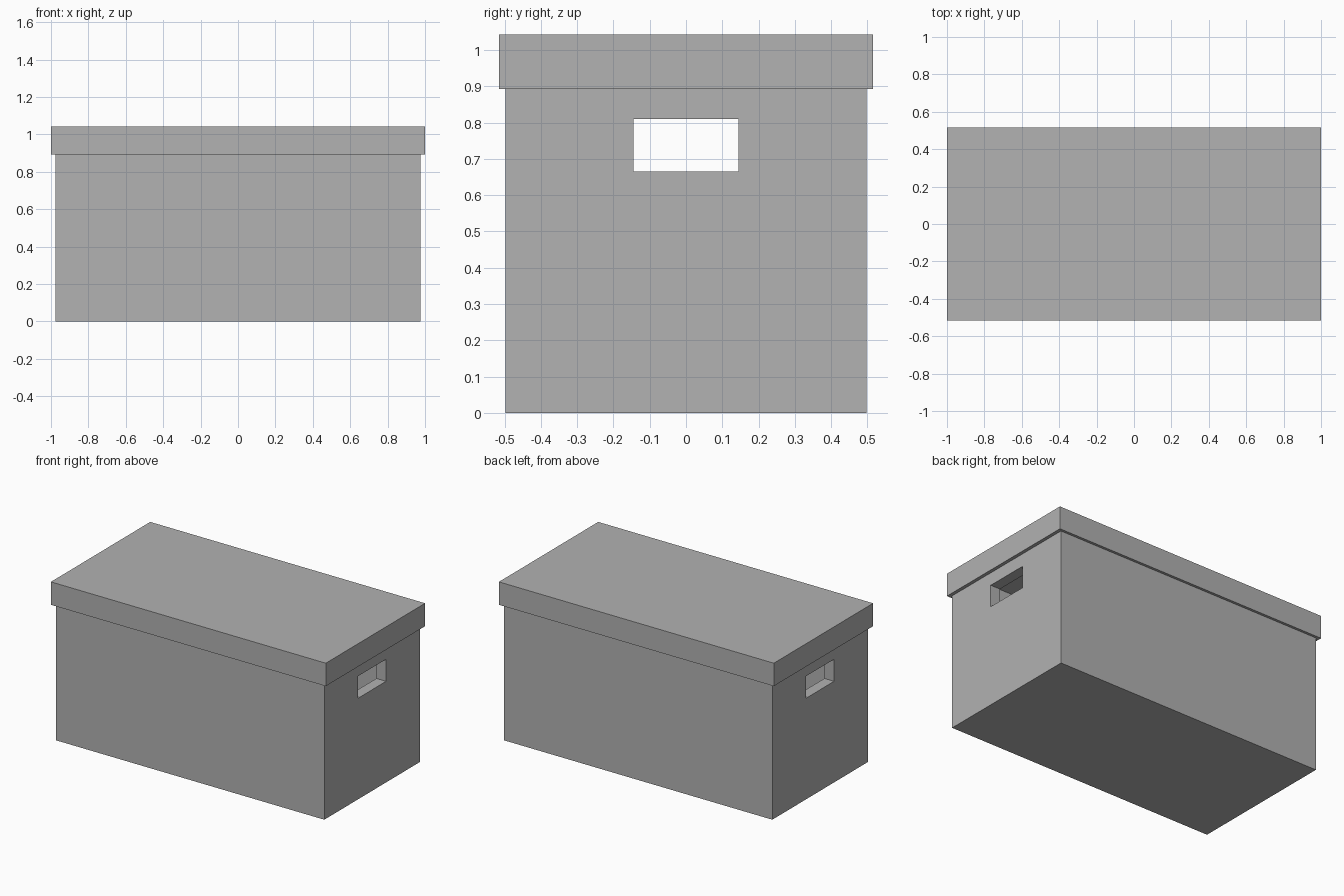
import bpy
import bmesh
from mathutils import Vector

default = bpy.data.objects.get("Cube")
if default:
    bpy.data.objects.remove(default, do_unlink=True)

# One plain grey for the whole box
grey = bpy.data.materials.new("plain grey")
grey.use_nodes = True
colour = (0.445, 0.445, 0.445, 1.0)
grey.diffuse_color = colour
grey.node_tree.nodes["Principled BSDF"].inputs["Base Color"].default_value = colour


def block(name, half_x, half_y, bottom, top):
    """Upright block centred on the z axis."""
    bm = bmesh.new()
    bmesh.ops.create_cube(bm, size=2)
    bmesh.ops.scale(bm, vec=Vector((half_x, half_y, (top - bottom) / 2)), verts=bm.verts)
    bmesh.ops.translate(bm, vec=Vector((0, 0, (top + bottom) / 2)), verts=bm.verts)
    mesh = bpy.data.meshes.new(name)
    bm.to_mesh(mesh)
    bm.free()
    mesh.materials.append(grey)
    obj = bpy.data.objects.new(name, mesh)
    bpy.context.collection.objects.link(obj)
    return obj


def cut(obj, cutter):
    """Subtract the cutter from the object, then discard it."""
    cutter.hide_render = True
    mod = obj.modifiers.new("cut", 'BOOLEAN')
    mod.operation = 'DIFFERENCE'
    mod.solver = 'EXACT'
    mod.object = cutter
    bpy.context.view_layer.objects.active = obj
    bpy.ops.object.modifier_apply(modifier=mod.name)
    bpy.data.objects.remove(cutter, do_unlink=True)


WALL = 0.07
BODY_X, BODY_Y, RIM = 0.976, 0.497, 1.02
LID_X, LID_Y, LID_BOTTOM, LID_TOP = 1.0, 0.516, 0.892, 1.043

# Open body with thick walls and a handle hole through each end
body = block("box_body", BODY_X, BODY_Y, 0, RIM)
cut(body, block("inside_cutter", BODY_X - WALL, BODY_Y - WALL, WALL, RIM + 1))
cut(body, block("handle_cutter", BODY_X + 1, 0.145, 0.665, 0.81))

# Lid that slips over the rim
GAP = 0.002
lid = block("box_lid", LID_X, LID_Y, LID_BOTTOM, LID_TOP)
cut(lid, block("lid_cutter", BODY_X + GAP, BODY_Y + GAP, LID_BOTTOM - 1, RIM + GAP))
